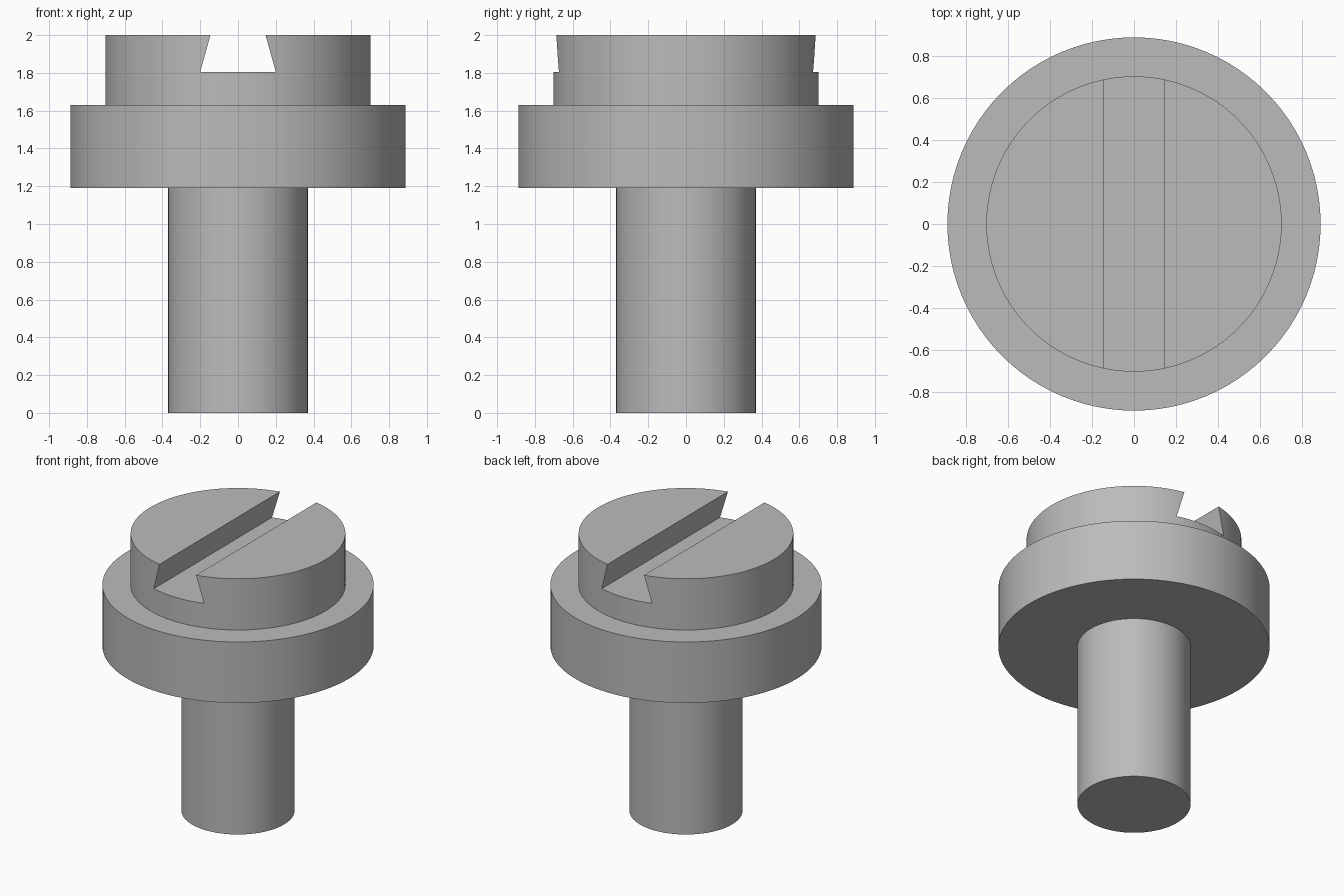
import bpy
import bmesh
from math import radians

if "Cube" in bpy.data.objects:
    bpy.data.objects.remove(bpy.data.objects["Cube"], do_unlink=True)

SEGMENTS = 96
steel = bpy.data.materials.new("plain grey steel")
steel.use_nodes = True
GREY = (0.5, 0.5, 0.5, 1)
steel.diffuse_color = GREY
steel.node_tree.nodes["Principled BSDF"].inputs["Base Color"].default_value = GREY


def add_object(name, bm):
    bmesh.ops.recalc_face_normals(bm, faces=bm.faces)
    mesh = bpy.data.meshes.new(name)
    bm.to_mesh(mesh)
    bm.free()
    mesh.materials.append(steel)
    obj = bpy.data.objects.new(name, mesh)
    bpy.context.collection.objects.link(obj)
    return obj


def revolve(name, profile):
    """Spin a (radius, height) profile that starts and ends on the axis."""
    bm = bmesh.new()
    verts = [bm.verts.new((r, 0, z)) for r, z in profile]
    edges = [bm.edges.new(pair) for pair in zip(verts, verts[1:])]
    bmesh.ops.spin(bm, geom=verts + edges, cent=(0, 0, 0), axis=(0, 0, 1),
                   angle=radians(360), steps=SEGMENTS)
    bmesh.ops.remove_doubles(bm, verts=bm.verts, dist=0.0001)
    bmesh.ops.dissolve_limit(bm, angle_limit=radians(0.5),
                             verts=bm.verts, edges=bm.edges)
    return add_object(name, bm)


# Shank, collar and head in one turned solid
shank_r, collar_r, head_r = 0.37, 0.887, 0.702
collar_z, head_z, top_z = 1.19, 1.63, 2.0
screw = revolve("slotted_screw", [
    (0, 0), (shank_r, 0), (shank_r, collar_z), (collar_r, collar_z),
    (collar_r, head_z), (head_r, head_z), (head_r, top_z), (0, top_z)])

# Dovetail slot cutter, wider at its floor and extended above the head
floor_z, floor_half, top_half = 1.805, 0.2, 0.146
over = 0.1
over_half = top_half - over * (floor_half - top_half) / (top_z - floor_z)
bm = bmesh.new()
section = [(-floor_half, floor_z), (floor_half, floor_z),
           (over_half, top_z + over), (-over_half, top_z + over)]
face = bm.faces.new([bm.verts.new((x, -1, z)) for x, z in section])
extruded = bmesh.ops.extrude_face_region(bm, geom=[face])["geom"]
bmesh.ops.translate(bm, vec=(0, 2, 0),
                    verts=[g for g in extruded if isinstance(g, bmesh.types.BMVert)])
cutter = add_object("slot_cutter", bm)
cutter.hide_render = True

# Cut the slot, then smooth only the round walls
cut = screw.modifiers.new("slot", "BOOLEAN")
cut.operation = "DIFFERENCE"
cut.solver = "EXACT"
cut.object = cutter
bpy.ops.object.select_all(action="DESELECT")
bpy.context.view_layer.objects.active = screw
screw.select_set(True)
bpy.ops.object.modifier_apply(modifier=cut.name)
bpy.data.objects.remove(cutter, do_unlink=True)
bpy.ops.object.shade_smooth_by_angle(angle=radians(30))
